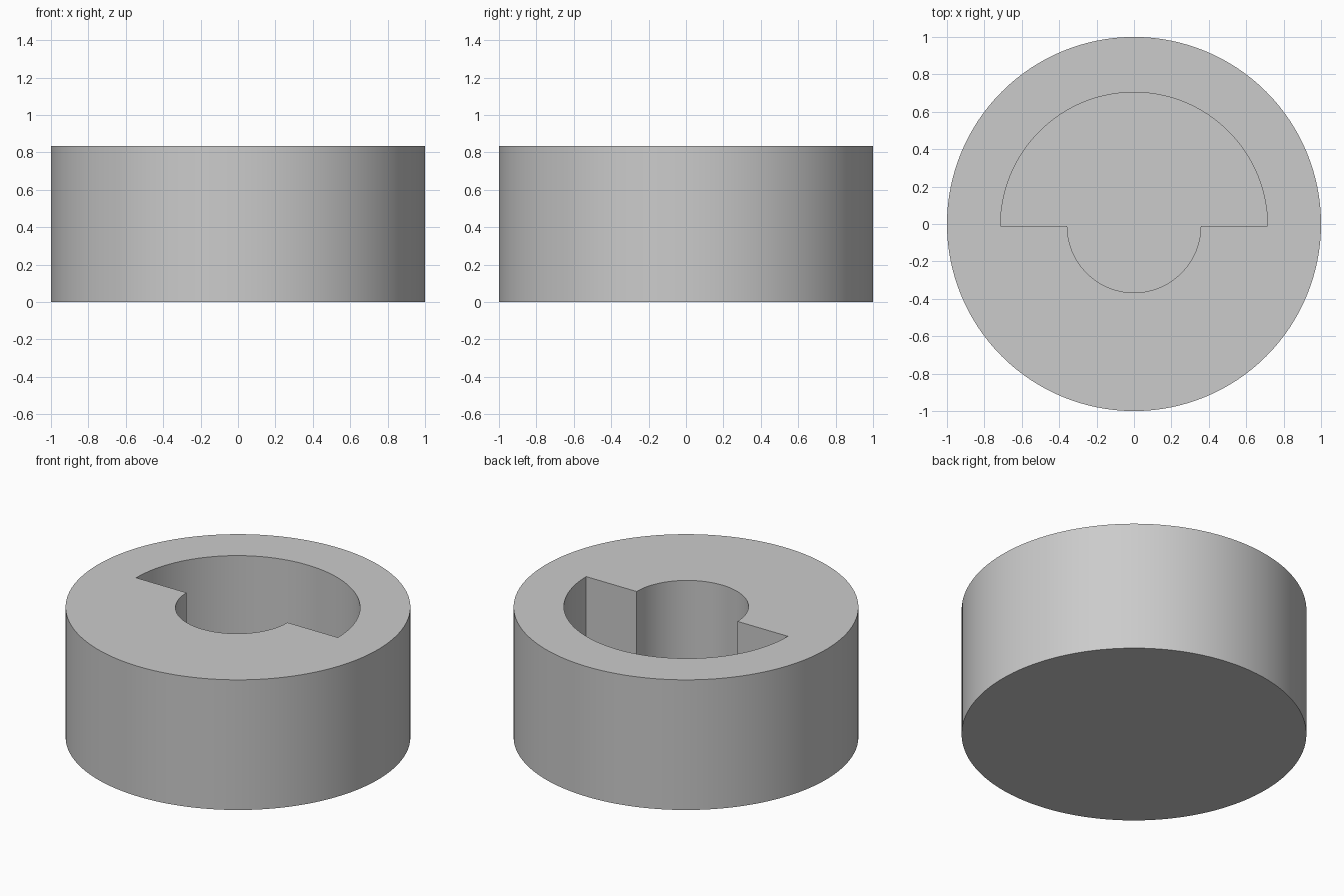
import bpy, bmesh
from math import pi, cos, sin

default = bpy.data.objects.get("Cube")
if default:
    bpy.data.objects.remove(default, do_unlink=True)

HEIGHT, FLOOR = 0.833, 0.12
RADIUS, WIDE, NARROW = 1.0, 0.714, 0.357
POCKET_Y = -0.01


def arc(radius, start, end, steps, cy=0.0):
    angles = [start + (end - start) * i / steps for i in range(steps + 1)]
    return [(radius * cos(a), cy + radius * sin(a)) for a in angles]


def prism(name, profile, z0, z1):
    """Closed outline extruded straight up."""
    bm = bmesh.new()
    base = bm.faces.new([bm.verts.new((x, y, z0)) for x, y in profile])
    new = bmesh.ops.extrude_face_region(bm, geom=[base])["geom"]
    top = [v for v in new if isinstance(v, bmesh.types.BMVert)]
    bmesh.ops.translate(bm, verts=top, vec=(0, 0, z1 - z0))
    bmesh.ops.recalc_face_normals(bm, faces=bm.faces[:])
    mesh = bpy.data.meshes.new(name)
    bm.to_mesh(mesh)
    bm.free()
    obj = bpy.data.objects.new(name, mesh)
    bpy.context.collection.objects.link(obj)
    return obj


grey = bpy.data.materials.new("light grey")
grey.use_nodes = True
colour = (0.6, 0.6, 0.6, 1)
grey.diffuse_color = colour
grey.node_tree.nodes["Principled BSDF"].inputs["Base Color"].default_value = colour

# Round body
body = prism("round_body", arc(RADIUS, 0, 2 * pi, 128)[:-1], 0, HEIGHT)
body.data.materials.append(grey)

# Stepped pocket: wide half circle at the back, narrow one at the front
outline = arc(WIDE, 0, pi, 64, POCKET_Y) + arc(NARROW, pi, 2 * pi, 64, POCKET_Y)
cutter = prism("pocket_cutter", outline, FLOOR, HEIGHT + 0.2)
cutter.data.materials.append(grey)
cutter.hide_render = True

cut = body.modifiers.new("pocket", "BOOLEAN")
cut.operation, cut.solver, cut.object = "DIFFERENCE", "EXACT", cutter
bpy.ops.object.select_all(action="DESELECT")
body.select_set(True)
bpy.context.view_layer.objects.active = body
bpy.ops.object.modifier_apply(modifier=cut.name)
bpy.data.objects.remove(cutter, do_unlink=True)
bpy.ops.object.shade_smooth_by_angle(angle=pi / 6)
